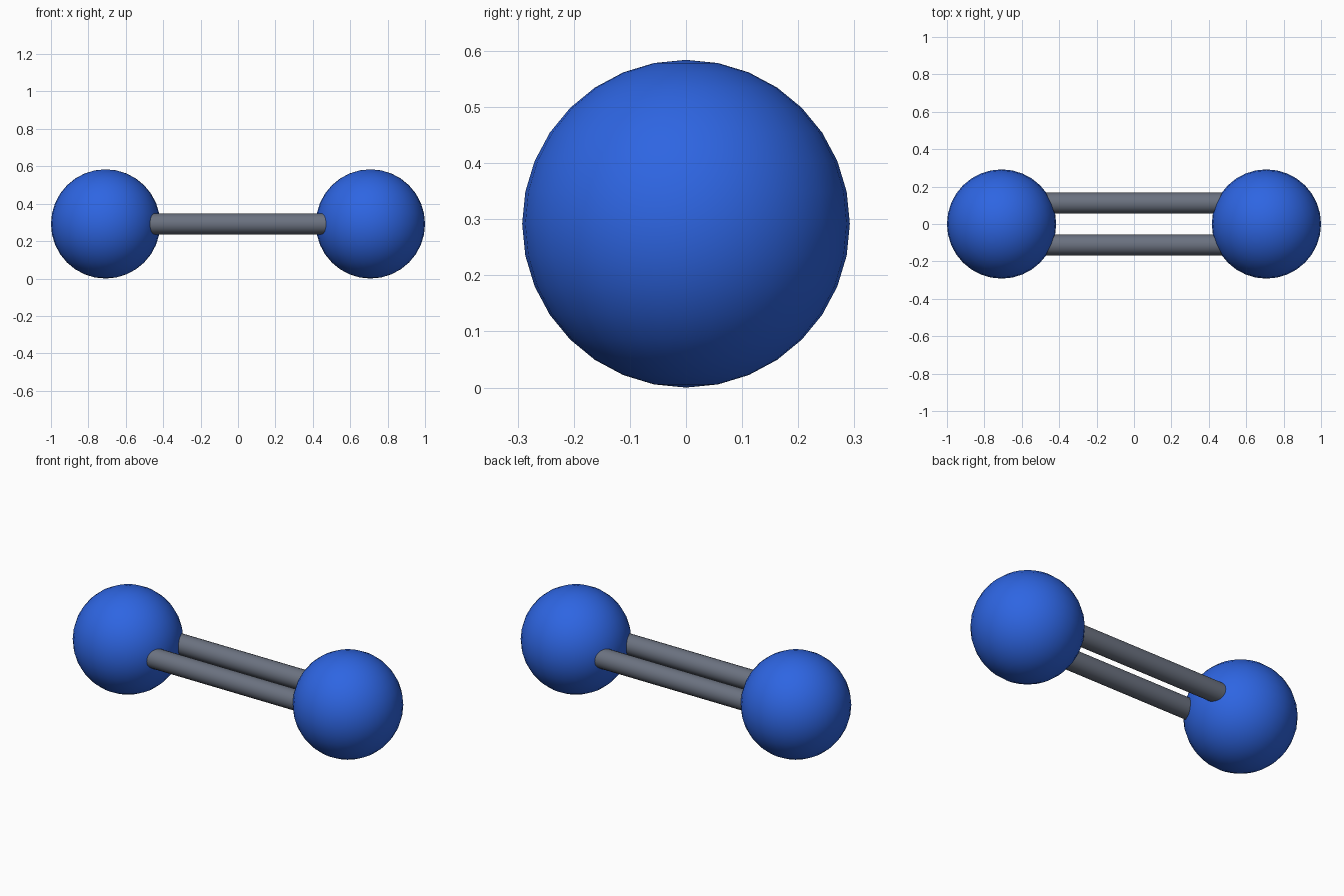
import bpy
import math

if "Cube" in bpy.data.objects:
    bpy.data.objects.remove(bpy.data.objects["Cube"], do_unlink=True)

BALL_RADIUS = 0.292
BALL_X = 0.708
ROD_RADIUS = 0.056
ROD_Y = 0.112


def make_material(name, color):
    mat = bpy.data.materials.new(name)
    mat.use_nodes = True
    mat.diffuse_color = color
    mat.node_tree.nodes["Principled BSDF"].inputs["Base Color"].default_value = color
    return mat


def finish(name, mat):
    obj = bpy.context.object
    obj.name = name
    obj.data.materials.append(mat)
    bpy.ops.object.shade_smooth_by_angle(angle=math.radians(40))


blue = make_material("blue", (0.027, 0.13, 0.76, 1))
grey = make_material("slate grey", (0.147, 0.168, 0.216, 1))

# Two balls, one at each end
for side, sign in (("left", 1), ("right", -1)):
    bpy.ops.mesh.primitive_uv_sphere_add(
        segments=32, ring_count=16, radius=BALL_RADIUS,
        location=(sign * BALL_X, 0, BALL_RADIUS))
    finish(side + "_ball", blue)

# Two parallel rods running between the ball centres
for side, sign in (("front", -1), ("back", 1)):
    bpy.ops.mesh.primitive_cylinder_add(
        vertices=24, radius=ROD_RADIUS, depth=2 * BALL_X,
        location=(0, sign * ROD_Y, BALL_RADIUS),
        rotation=(0, math.pi / 2, 0))
    finish(side + "_rod", grey)
